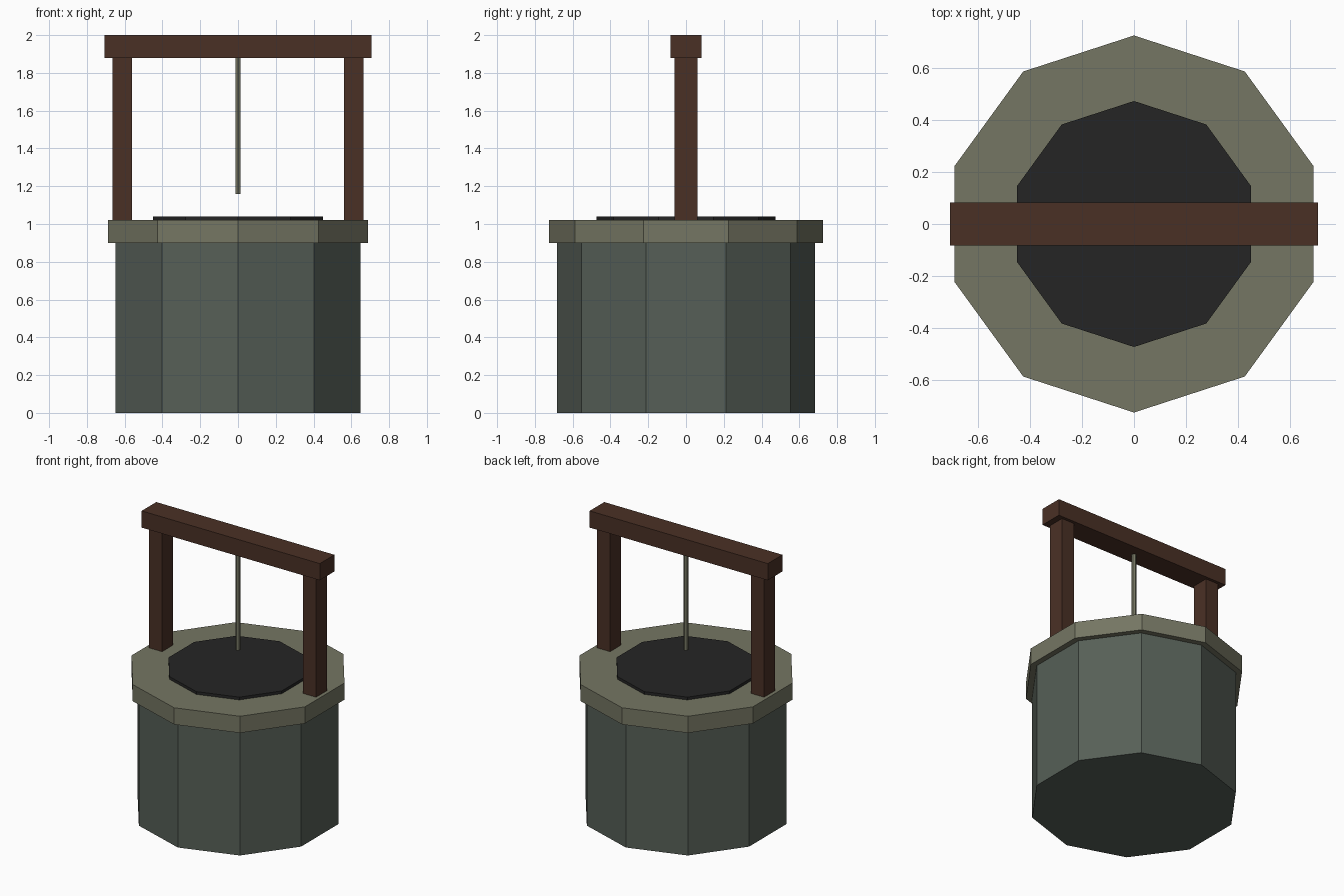
import bpy, bmesh, math

if "Cube" in bpy.data.objects:
    bpy.data.objects.remove(bpy.data.objects["Cube"])


def material(name, rgb):
    """Flat material from 0-255 sRGB values."""
    lin = [((c / 255 + 0.055) / 1.055) ** 2.4 for c in rgb]
    mat = bpy.data.materials.new(name)
    mat.diffuse_color = (*lin, 1)
    mat.use_nodes = True
    mat.node_tree.nodes["Principled BSDF"].inputs["Base Color"].default_value = mat.diffuse_color
    return mat


stone = material("dark_green_stone", (86, 95, 87))
rim_stone = material("olive_stone", (117, 118, 99))
wood = material("dark_wood", (74, 48, 37))
black = material("black_water", (37, 37, 37))


def finish(name, bm, mat):
    bmesh.ops.recalc_face_normals(bm, faces=bm.faces)
    mesh = bpy.data.meshes.new(name)
    bm.to_mesh(mesh)
    bm.free()
    mesh.materials.append(mat)
    obj = bpy.data.objects.new(name, mesh)
    bpy.context.collection.objects.link(obj)
    return obj


def prism(name, radius, z0, z1, sides, mat):
    """Upright prism with a corner facing the front."""
    bm = bmesh.new()
    ring = [bm.verts.new((radius * math.sin(math.tau * i / sides),
                          -radius * math.cos(math.tau * i / sides), z0))
            for i in range(sides)]
    base = bm.faces.new(ring)
    top = bmesh.ops.extrude_face_region(bm, geom=[base], use_keep_orig=True)
    for v in top["geom"]:
        if isinstance(v, bmesh.types.BMVert):
            v.co.z = z1
    return finish(name, bm, mat)


def box(name, x0, x1, half_y, z0, z1, mat):
    bm = bmesh.new()
    bmesh.ops.create_cube(bm, size=1)
    for v in bm.verts:
        v.co = ((x0 + x1) / 2 + v.co.x * (x1 - x0), v.co.y * 2 * half_y,
                (z0 + z1) / 2 + v.co.z * (z1 - z0))
    return finish(name, bm, mat)


# Well body, rim and water disc
prism("well_wall", 0.683, 0, 0.90, 10, stone)
prism("well_rim", 0.725, 0.90, 1.02, 10, rim_stone)
prism("water", 0.473, 1.02, 1.04, 10, black)

# Wooden frame
for side, x0, x1 in (("left", -0.664, -0.56), ("right", 0.56, 0.664)):
    box(side + "_post", x0, x1, 0.062, 1.02, 1.88, wood)
box("cross_beam", -0.708, 0.708, 0.083, 1.88, 2.0, wood)

# Hanging rope
prism("rope", 0.016, 1.16, 1.88, 6, rim_stone)
